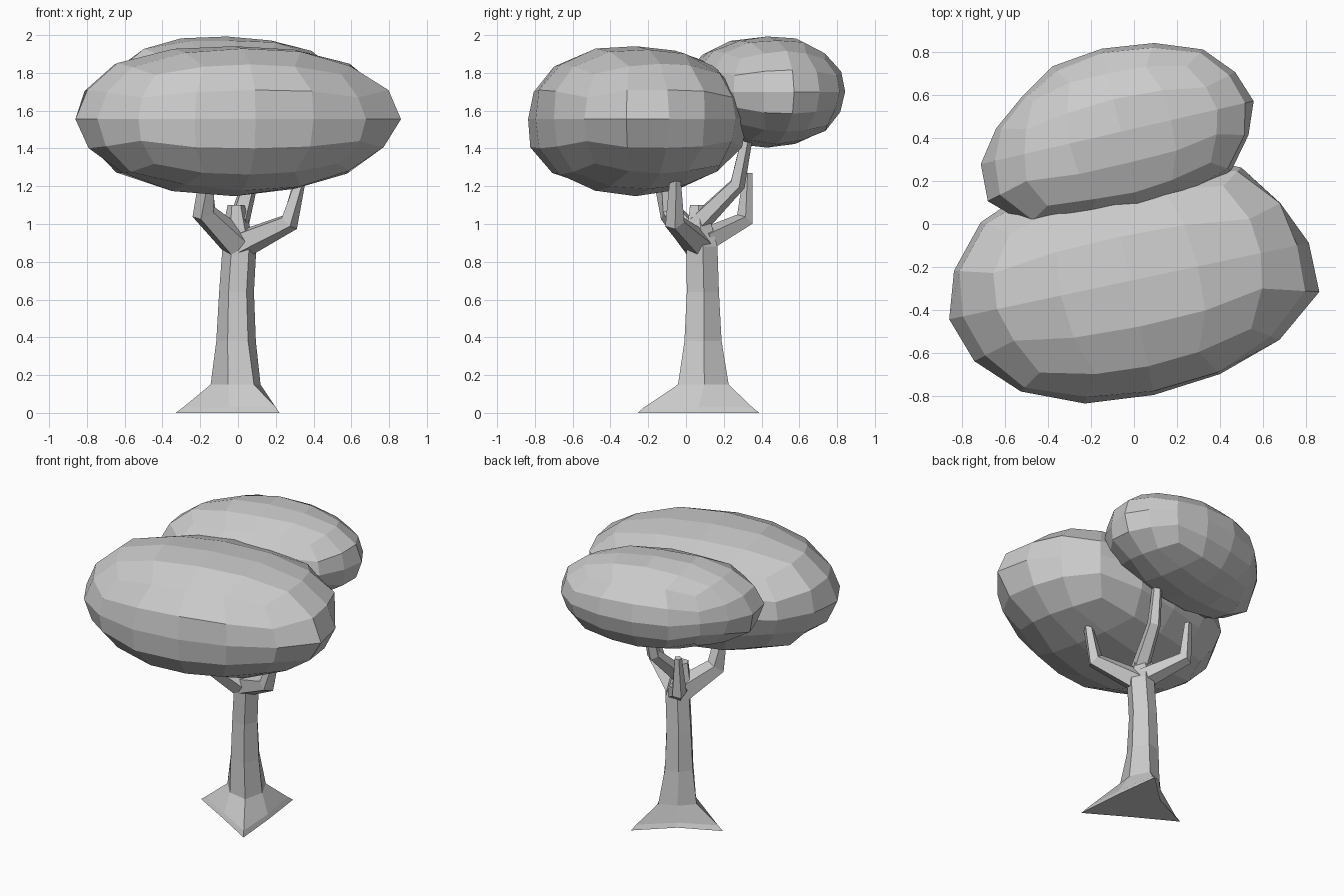
import bpy, bmesh, math, random
from mathutils import Vector, Matrix

if "Cube" in bpy.data.objects:
    bpy.data.objects.remove(bpy.data.objects["Cube"])


def finish(bm, name):
    bmesh.ops.recalc_face_normals(bm, faces=bm.faces)
    mesh = bpy.data.meshes.new(name)
    bm.to_mesh(mesh)
    bm.free()
    obj = bpy.data.objects.new(name, mesh)
    bpy.context.collection.objects.link(obj)
    return obj


def loft(name, rings):
    # Skin a list of point rings and cap both ends
    bm = bmesh.new()
    loops = [[bm.verts.new(p) for p in ring] for ring in rings]
    n = len(loops[0])
    for a, b in zip(loops, loops[1:]):
        for i in range(n):
            j = (i + 1) % n
            bm.faces.new((a[i], a[j], b[j], b[i]))
    bm.faces.new(loops[0][::-1])
    bm.faces.new(loops[-1])
    return finish(bm, name)


def limb(name, path, radii, sides=5):
    pts = [Vector(p) for p in path]
    rings = []
    for i, p in enumerate(pts):
        d = (pts[min(i + 1, len(pts) - 1)] - pts[max(i - 1, 0)]).normalized()
        q = d.to_track_quat('Z', 'Y')
        rings.append([p + q @ Vector((radii[i] * math.cos(2 * math.pi * k / sides),
                                      radii[i] * math.sin(2 * math.pi * k / sides), 0))
                      for k in range(sides)])
    return loft(name, rings)


def foliage(name, center, half, turn, seed, power, lumps):
    # Faceted quad sphere stretched into a cloud; each lump pulls the
    # surface near a point outwards (or inwards) by a small amount
    rng = random.Random(seed)
    bm = bmesh.new()
    bmesh.ops.create_cube(bm, size=2)
    bmesh.ops.subdivide_edges(bm, edges=bm.edges, cuts=3, use_grid_fill=True)
    tilt = Matrix.Rotation(math.radians(turn), 3, 'Z')
    center = Vector(center)
    for v in bm.verts:
        d = Vector([math.tan(c * math.pi / 4) for c in v.co]).normalized()
        r = sum(abs(c) ** power for c in d) ** (-1 / power)
        r *= rng.uniform(0.975, 1.025)
        p = center + tilt @ Vector([c * r * h for c, h in zip(d, half)])
        for spot, reach, amount in lumps:
            fall = max(0, 1 - (p - Vector(spot)).length / reach)
            p += (p - center).normalized() * amount * fall
        v.co = p
    return finish(bm, name)


# Trunk: three flared roots alternate with three hollows
# each level: centre x, centre y, z, radius at roots, radius at hollows
levels = [(0.03, 0.05, 0.0, 0.36, 0.165), (0.03, 0.05, 0.03, 0.32, 0.155),
          (0.005, 0.085, 0.15, 0.15, 0.115), (-0.005, 0.085, 0.38, 0.11, 0.10),
          (-0.005, 0.085, 0.64, 0.095, 0.09), (0.01, 0.08, 0.88, 0.092, 0.088),
          (-0.005, 0.07, 0.98, 0.075, 0.07), (-0.01, 0.06, 1.10, 0.045, 0.045)]
root_angles = [70, 124, 178, 240, 302, 6]
loft("trunk", [[(x + (r, h)[i % 2] * math.cos(math.radians(a)),
                 y + (r, h)[i % 2] * math.sin(math.radians(a)), z)
                for i, a in enumerate(root_angles)]
               for x, y, z, r, h in levels])

# Branches
limb("branch_right", [(0.01, 0.07, 0.89), (0.27, -0.06, 1.01), (0.335, -0.06, 1.26)],
     [0.08, 0.055, 0.03])
limb("branch_left", [(0, 0.07, 0.89), (-0.18, -0.08, 1.06), (-0.17, -0.14, 1.28)],
     [0.09, 0.065, 0.045])
limb("branch_rear_left", [(0, 0.1, 0.91), (-0.16, 0.31, 1.02), (-0.17, 0.33, 1.27)],
     [0.07, 0.05, 0.025])
limb("branch_high", [(0, 0.06, 1.0), (0.06, 0.27, 1.21), (0.08, 0.33, 1.5)],
     [0.06, 0.045, 0.03])

# Foliage: big front cloud and smaller rear cloud
foliage("foliage_front", (-0.02, -0.265, 1.555), (0.84, 0.555, 0.395), 12, 4, 2.2,
        [((0.82, -0.27, 1.57), 0.25, 0.06), ((-0.8, -0.3, 1.75), 0.25, 0.05),
         ((0.0, -0.26, 1.17), 0.3, 0.02), ((0.75, 0.0, 1.6), 0.2, -0.03)])
foliage("foliage_rear", (-0.06, 0.43, 1.70), (0.63, 0.395, 0.297), 13, 9, 2.1,
        [((-0.6, 0.1, 1.62), 0.35, 0.13), ((-0.4, 0.15, 1.88), 0.3, 0.06),
         ((-0.58, 0.58, 1.68), 0.3, -0.05)])
